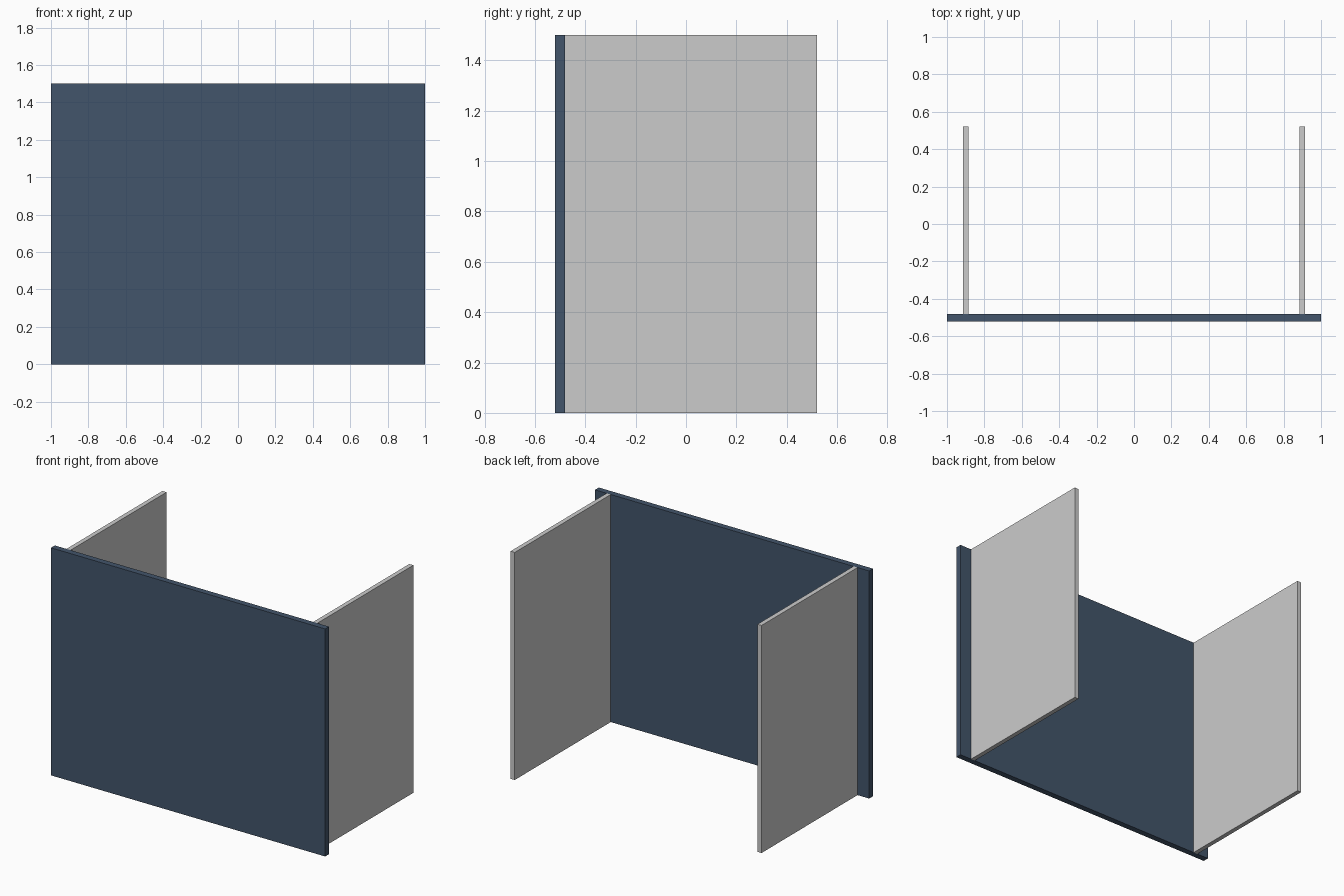
import bpy

if "Cube" in bpy.data.objects:
    bpy.data.objects.remove(bpy.data.objects["Cube"])

HEIGHT = 1.5


def panel(name, x, y):
    """Upright board spanning the given x and y ranges, standing on the ground."""
    bpy.ops.mesh.primitive_cube_add(
        size=1, location=(sum(x) / 2, sum(y) / 2, HEIGHT / 2))
    obj = bpy.context.object
    obj.name = name
    obj.scale = (x[1] - x[0], y[1] - y[0], HEIGHT)
    bpy.ops.object.transform_apply(location=False, rotation=False, scale=True)
    return obj


# Wide front board
front = panel("front_panel", (-1, 1), (-0.52, -0.48))
blue = bpy.data.materials.new("dark_blue")
blue.diffuse_color = (0.055, 0.09, 0.145, 1)
blue.use_nodes = True
blue.node_tree.nodes["Principled BSDF"].inputs["Base Color"].default_value = blue.diffuse_color
front.data.materials.append(blue)

# Thin side boards, butted against the back of the front board
for side, cx in (("left", -0.9), ("right", 0.9)):
    panel(f"{side}_side_panel", (cx - 0.015, cx + 0.015), (-0.48, 0.52))
